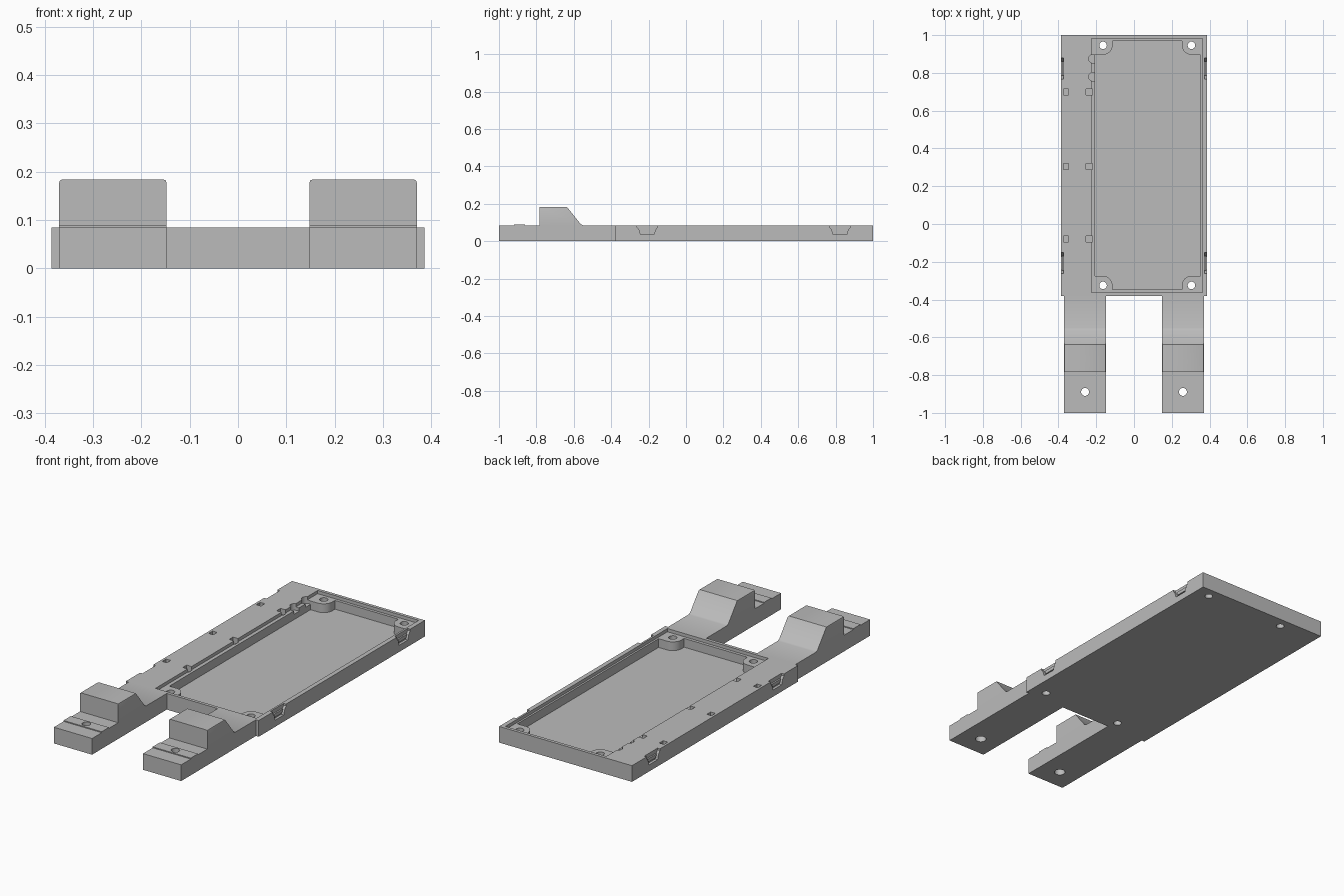
import bpy, bmesh, math
from mathutils import Vector

cube = bpy.data.objects.get("Cube")
if cube:
    bpy.data.objects.remove(cube, do_unlink=True)

grey = bpy.data.materials.new("plain grey")
grey.use_nodes = True
grey.diffuse_color = (0.5, 0.5, 0.5, 1)
grey.node_tree.nodes["Principled BSDF"].inputs["Base Color"].default_value = (0.5, 0.5, 0.5, 1)


def prism(name, pts, lo, hi, axis="z"):
    """Extrude a 2D outline: (x, y) along z, or (y, z) along x."""
    def place(p, t):
        return (p[0], p[1], t) if axis == "z" else (t, p[0], p[1])
    bm = bmesh.new()
    face = bm.faces.new([bm.verts.new(place(p, lo)) for p in pts])
    moved = bmesh.ops.extrude_face_region(bm, geom=[face])["geom"]
    step = Vector(place((0, 0), hi - lo))
    bmesh.ops.translate(bm, verts=[v for v in moved if isinstance(v, bmesh.types.BMVert)], vec=step)
    bmesh.ops.recalc_face_normals(bm, faces=bm.faces)
    mesh = bpy.data.meshes.new(name)
    bm.to_mesh(mesh)
    bm.free()
    mesh.materials.append(grey)
    obj = bpy.data.objects.new(name, mesh)
    bpy.context.collection.objects.link(obj)
    return obj


def rect(x0, x1, y0, y1):
    return [(x0, y0), (x1, y0), (x1, y1), (x0, y1)]


def circle(cx, cy, r, n=24):
    return [(cx + r * math.cos(2 * math.pi * i / n), cy + r * math.sin(2 * math.pi * i / n)) for i in range(n)]


def cut(obj, cutter):
    cutter.hide_render = True
    mod = obj.modifiers.new("cut", "BOOLEAN")
    mod.operation = "DIFFERENCE"
    mod.solver = "EXACT"
    mod.object = cutter
    bpy.context.view_layer.objects.active = obj
    bpy.ops.object.modifier_apply(modifier=mod.name)
    bpy.data.objects.remove(cutter, do_unlink=True)


def smooth(obj):
    bpy.ops.object.select_all(action="DESELECT")
    obj.select_set(True)
    bpy.context.view_layer.objects.active = obj
    bpy.ops.object.shade_smooth_by_angle(angle=math.radians(30))


TOP, HALF = 0.085, 0.386
LEDGE, FLOOR = 0.068, 0.022

# Tray body
tray = prism("tray", rect(-HALF, HALF, -0.38, 1.0), 0, TOP)

# Shallow recess that leaves a ledge around the pocket
cut(tray, prism("recess_cutter", rect(-0.225, 0.362, -0.363, 0.983), LEDGE, 0.12))

# Deep pocket whose outline steps around four rounded screw bosses
x_wall, y_wall = {-1: -0.206, 1: 0.352}, {-1: -0.347, 1: 0.968}
x_hole, y_hole = {-1: -0.164, 1: 0.304}, {-1: -0.325, 1: 0.946}
R = 0.05
outline = []
for sx, sy in [(1, 1), (-1, 1), (-1, -1), (1, -1)]:
    cx, cy = x_hole[sx], y_hole[sy]
    corner = [(x_wall[sx], cy - sy * R)]
    for i in range(9):
        a = math.pi / 2 * i / 8
        corner.append((cx - sx * R * math.sin(a), cy - sy * R * math.cos(a)))
    corner.append((cx - sx * R, y_wall[sy]))
    outline += corner if sx * sy > 0 else corner[::-1]
cut(tray, prism("pocket_cutter", outline, FLOOR, 0.12))

# Screw holes through the bosses
for cx in x_hole.values():
    for cy in y_hole.values():
        cut(tray, prism("hole_cutter", circle(cx, cy, 0.02), -0.05, 0.15))

# Small square sockets on the side strip
for y in (0.70, 0.305, -0.08):
    for x0, x1 in ((-0.373, -0.346), (-0.254, -0.22)):
        cut(tray, prism("socket_cutter", rect(x0, x1, y - 0.016, y + 0.016), 0.055, 0.12))

# Two round scallops in the pocket rim
for y in (0.875, 0.78):
    cut(tray, prism("scallop_cutter", circle(-0.217, y, 0.023), 0.05, 0.12))

# Clip notches on both sides, each with a small catch inside
for side in (-1, 1):
    for y in (0.823, -0.207):
        notch = [(y - 0.036, 0.035), (y + 0.036, 0.035), (y + 0.043, 0.06),
                 (y + 0.055, 0.075), (y + 0.055, 0.12), (y - 0.055, 0.12),
                 (y - 0.055, 0.075), (y - 0.043, 0.06)]
        x0, x1 = sorted((side * (HALF - 0.014), side * (HALF + 0.05)))
        cut(tray, prism("notch_cutter", notch, x0, x1, "x"))
        x0, x1 = sorted((side * (HALF - 0.015), side * (HALF - 0.006)))
        catch = [(y - 0.03, 0.046), (y + 0.03, 0.046), (y + 0.038, 0.064), (y - 0.038, 0.064)]
        prism(("left" if side > 0 else "right") + "_clip_catch", catch, x0, x1, "x")
smooth(tray)

# Forward legs with a raised block, a sloped back and a low ridge
leg_profile = [(-1, 0), (-0.38, 0), (-0.38, TOP), (-0.55, TOP), (-0.562, 0.09),
               (-0.637, 0.184), (-0.783, 0.184), (-0.783, TOP),
               (-0.86, TOP), (-0.86, 0.09), (-0.92, 0.09), (-0.92, TOP), (-1, TOP)]
for side, name in ((1, "left_leg"), (-1, "right_leg")):
    x0, x1 = sorted((side * 0.148, side * 0.37))
    leg = prism(name, leg_profile, x0, x1, "x")

    # Softened side edges on the block top
    bm = bmesh.new()
    bm.from_mesh(leg.data)
    edges = [e for e in bm.edges if all(v.co.z > 0.17 for v in e.verts)
             and abs(e.verts[0].co.x - e.verts[1].co.x) < 1e-4]
    bmesh.ops.bevel(bm, geom=edges, offset=0.006, segments=2, affect="EDGES", profile=0.5)
    bm.to_mesh(leg.data)
    bm.free()

    # Mounting hole with a wider mouth underneath
    cut(leg, prism("leg_hole_cutter", circle(side * 0.259, -0.889, 0.021), -0.05, 0.15))
    cut(leg, prism("leg_bore_cutter", circle(side * 0.259, -0.889, 0.027), -0.05, 0.03))
    smooth(leg)
